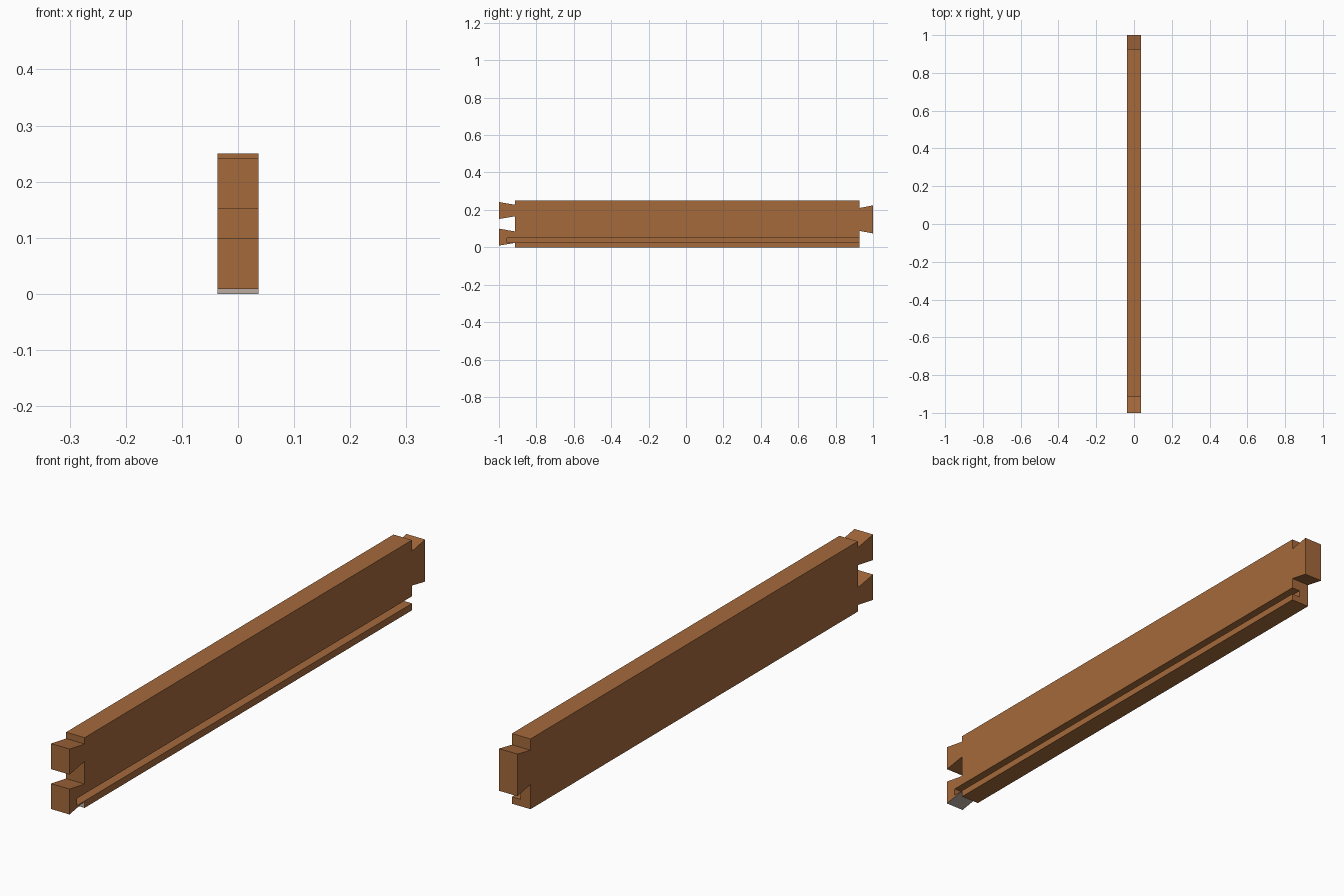
import bpy, bmesh

if "Cube" in bpy.data.objects:
    bpy.data.objects.remove(bpy.data.objects["Cube"])

HALF = 0.0365          # half thickness of the board
FRONT, BACK = -0.915, 0.927   # shoulders of the joints


def material(name, color):
    m = bpy.data.materials.new(name)
    m.diffuse_color = (*color, 1)
    m.use_nodes = True
    m.node_tree.nodes["Principled BSDF"].inputs["Base Color"].default_value = m.diffuse_color
    return m


def extrude_profile(name, profile, x0, x1, mats):
    """Extrude a (y, z) outline along x."""
    bm = bmesh.new()
    face = bm.faces.new([bm.verts.new((x0, y, z)) for y, z in profile])
    out = bmesh.ops.extrude_face_region(bm, geom=[face])
    verts = [v for v in out["geom"] if isinstance(v, bmesh.types.BMVert)]
    bmesh.ops.translate(bm, verts=verts, vec=(x1 - x0, 0, 0))
    bmesh.ops.recalc_face_normals(bm, faces=bm.faces)
    mesh = bpy.data.meshes.new(name)
    bm.to_mesh(mesh)
    bm.free()
    obj = bpy.data.objects.new(name, mesh)
    bpy.context.collection.objects.link(obj)
    for m in mats:
        mesh.materials.append(m)
    return obj


def tail(shoulder, end, low, high, flare):
    """Dovetail outline from its low shoulder corner to its high one."""
    return [(shoulder, low + flare), (end, low), (end, high), (shoulder, high - flare)]


wood = material("brown wood", (0.376, 0.144, 0.045))
pale = material("pale grey", (0.50, 0.42, 0.36))

# Board with one dovetail at the back and two at the front
outline = [(FRONT, 0), (BACK, 0)]
outline += tail(BACK, 1, 0.074, 0.224, 0.014)
outline += [(BACK, 0.25), (FRONT, 0.25)]
for low, high in ((0.151, 0.242), (0.009, 0.0995)):
    outline += reversed(tail(FRONT, -1, low, high, 0.0145))
board = extrude_profile("dovetailed_board", outline, -HALF, HALF, [wood, pale])

# Pale faces: underside of the lowest front tail and the shoulder below it
for p in board.data.polygons:
    c = p.center
    if c.y < -0.9 and c.z < 0.03 and abs(p.normal.x) < 0.5:
        p.material_index = 1

# Stopped groove along the right face, open at the back
groove = extrude_profile("groove_cutter", [(-0.957, 0.0245), (0.96, 0.0245), (0.96, 0.05), (-0.957, 0.05)],
                         HALF - 0.034, HALF + 0.05, [wood])
groove.hide_render = True
groove.hide_viewport = True
cut = board.modifiers.new("groove", "BOOLEAN")
cut.operation = "DIFFERENCE"
cut.solver = "EXACT"
cut.object = groove
